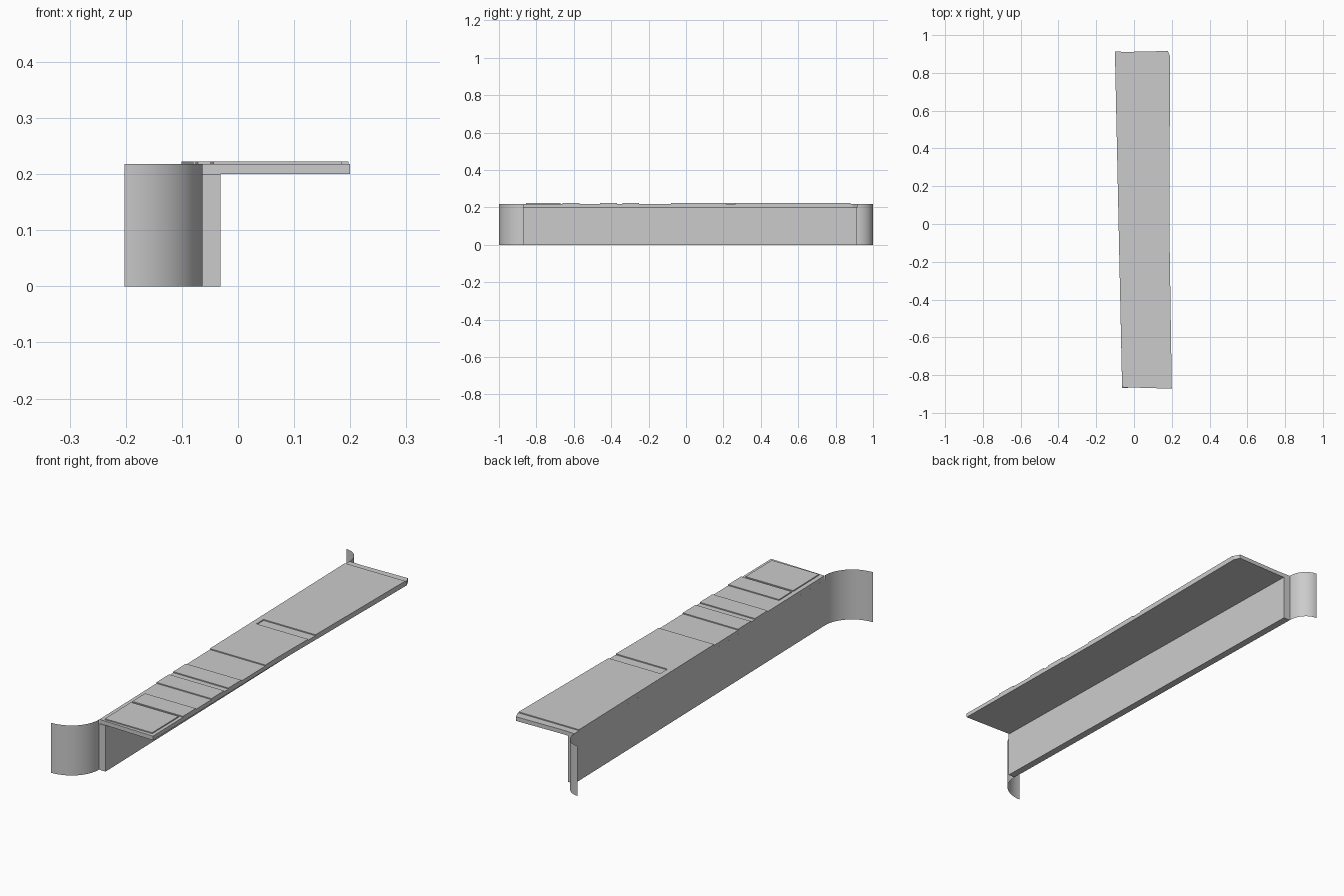
import bpy, bmesh, math

if "Cube" in bpy.data.objects:
    bpy.data.objects.remove(bpy.data.objects["Cube"])

Y0, Y1 = -0.868, 0.913      # straight run, front to back
TOP = 0.218


def left(y):                # slanted rear edge of the counter
    t = (y - Y0) / (Y1 - Y0)
    return -0.063 - 0.038 * t


def right(y):               # slightly bowed outer edge
    if y < 0:
        return 0.187 + 0.013 * (y / Y0)
    return 0.187 + 0.004 * (y / Y1)


def make(name, bm):
    bmesh.ops.recalc_face_normals(bm, faces=bm.faces)
    me = bpy.data.meshes.new(name)
    bm.to_mesh(me)
    bm.free()
    ob = bpy.data.objects.new(name, me)
    bpy.context.collection.objects.link(ob)
    return ob


def prism(name, outline, z0, z1):
    bm = bmesh.new()
    base = bm.faces.new([bm.verts.new((x, y, z0)) for x, y in outline])
    ext = bmesh.ops.extrude_face_region(bm, geom=[base], use_keep_orig=True)
    for v in ext["geom"]:
        if isinstance(v, bmesh.types.BMVert):
            v.co.z = z1
    return make(name, bm)


def panel(name, y0, y1, in_l=0.0, in_r=0.0):
    pts = [(left(y0) + in_l, y0), (right(y0) - in_r, y0),
           (right(y1) - in_r, y1), (left(y1) + in_l, y1)]
    return prism(name, pts, TOP, 0.2225)


# Upright wall
prism("upright_wall", [(left(Y0), Y0), (left(Y0) + 0.032, Y0),
                       (left(Y1) + 0.032, Y1), (left(Y1), Y1)], 0, 0.2)

# Overhanging shelf with clipped back corner
prism("shelf", [(left(Y0), Y0 + 0.004), (right(Y0), Y0 - 0.004), (right(0), 0),
                (right(0.89), 0.89), (0.178, 0.916), (-0.04, 0.911),
                (left(Y1), Y1)], 0.2, TOP)

# Thin raised panels on the shelf
panel("front_panel", -0.855, -0.67, 0.02, 0.015)
panel("second_panel", -0.66, -0.57, 0.02, 0.0)
panel("narrow_strip_front", -0.46, -0.37)
panel("narrow_strip_back", -0.34, -0.25)

# Long panel with a slot open at the outer edge
a, b, s0, s1 = -0.08, 0.88, 0.215, 0.265
prism("long_panel", [(left(a), a), (right(a), a), (right(0), 0),
                     (right(s0), s0), (left(s0) + 0.025, s0),
                     (left(s1) + 0.025, s1), (right(s1), s1),
                     (right(b), b), (left(b), b)], TOP, 0.2225)


# Curved end sheets
def curved_sheet(name, cx, cy, rx, ry, n=20):
    bm = bmesh.new()
    cols = []
    for i in range(n + 1):
        t = math.pi / 2 * i / n
        x, y = cx + rx * math.cos(t), cy + ry * math.sin(t)
        cols.append([bm.verts.new((x, y, z)) for z in (0, TOP)])
    for p, q in zip(cols, cols[1:]):
        bm.faces.new((p[0], q[0], q[1], p[1]))
    ob = make(name, bm)
    for f in ob.data.polygons:
        f.use_smooth = True


curved_sheet("front_curved_end", -0.202, Y0, 0.202 + left(Y0), -(1 + Y0))
curved_sheet("back_curved_end", -0.178, Y1, 0.178 + left(Y1), 1 - Y1)
